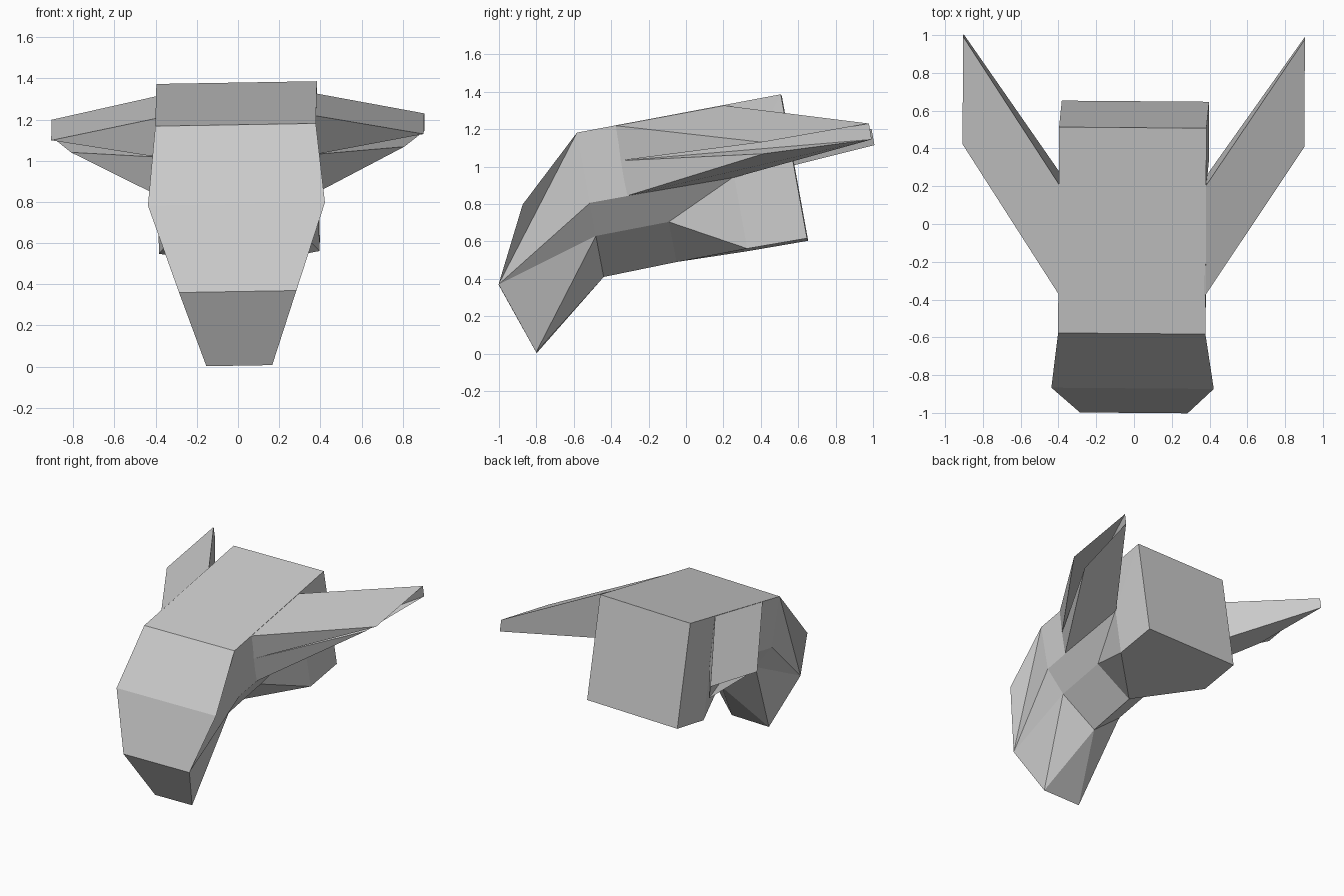
import bpy, bmesh

if "Cube" in bpy.data.objects:
    bpy.data.objects.remove(bpy.data.objects["Cube"])

TILT, YAW, PIVOT = -0.017, -0.008, 0.75   # the model leans very slightly


def build(name, pts, side_faces, centre_faces=()):
    """Capital letters are right-hand points, small letters their mirror images."""
    bm = bmesh.new()
    verts = {}
    for key, (x, y, z) in pts.items():
        verts[key] = bm.verts.new((x, y, z))
        verts[key.lower()] = bm.verts.new((-x, y, z)) if x else verts[key]
    for f in side_faces:
        bm.faces.new([verts[k] for k in f])
        bm.faces.new([verts[k.lower()] for k in reversed(f)])
    for f in centre_faces:
        bm.faces.new([verts[k] for k in f])
    bmesh.ops.recalc_face_normals(bm, faces=bm.faces)
    mesh = bpy.data.meshes.new(name)
    bm.to_mesh(mesh)
    bm.free()
    ob = bpy.data.objects.new(name, mesh)
    bpy.context.collection.objects.link(ob)
    ob.rotation_euler = (0, TILT, YAW)
    ob.location.x = -PIVOT * TILT
    return ob


# Head: forehead, muzzle, jaw keel and boxy neck
head = {
    "A": (.39, -.58, 1.175), "B": (.43, -.87, .79), "C": (.285, -1, .365),
    "D": (.16, -.80, .005), "E": (0, -.44, .41), "F": (.26, -.48, .625),
    "G": (.38, -.51, .80), "H": (0, -.05, .49), "I": (.26, -.09, .70),
    "J": (.39, .33, .555), "K": (.39, .26, .94), "L": (.39, .65, .61),
    "T": (.39, .51, 1.38),
}
build("head", head,
      ["ABC", "ACG", "GCF", "CDF", "FDE", "FEHI", "GFIK", "IHJ", "IJK", "KJLT", "AGKT"],
      ["AabB", "BbcC", "CcdD", "DdE", "TtaA", "LltT", "JHjlL"])

# Ears: swept-back wedges with a groove along the outer edge
ears = {
    "P": (.385, -.38, 1.213), "M": (.385, -.35, 1.025), "Q": (.385, -.31, .838),
    "R": (.385, .26, .935), "S": (.385, .20, 1.321), "U": (.905, .415, 1.115),
    "V": (.905, .985, 1.215), "W": (.905, 1.0, 1.13), "X": (.81, .42, 1.055),
}
build("ears", ears,
      ["PUVS", "PMU", "MVU", "MWV", "MXW", "MQX", "QRWX", "SVWR", "PSRQM"])
